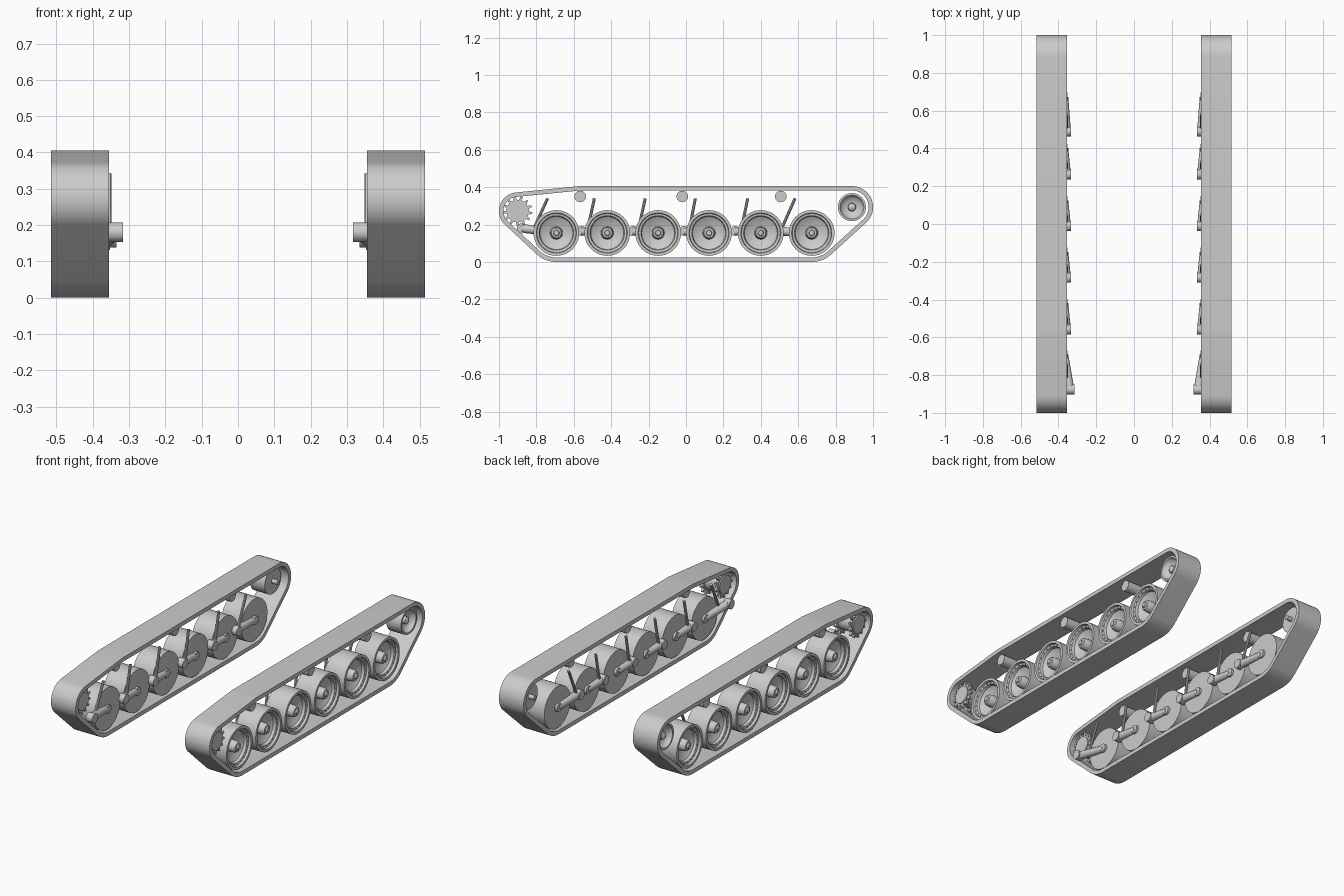
import bpy, bmesh
from math import sin, cos, pi
from mathutils import Vector
from mathutils.geometry import convex_hull_2d

cube = bpy.data.objects.get("Cube")
if cube:
    bpy.data.objects.remove(cube)

grey = bpy.data.materials.new("plain_grey")
grey.use_nodes = True
grey.diffuse_color = (0.6, 0.6, 0.6, 1)
grey.node_tree.nodes["Principled BSDF"].inputs["Base Color"].default_value = grey.diffuse_color


def finish(bm, name):
    """Turn a left-hand part into an object mirrored to the other side."""
    bmesh.ops.recalc_face_normals(bm, faces=bm.faces)
    mesh = bpy.data.meshes.new(name)
    bm.to_mesh(mesh)
    bm.free()
    mesh.materials.append(grey)
    obj = bpy.data.objects.new(name, mesh)
    bpy.context.collection.objects.link(obj)
    bpy.ops.object.select_all(action="DESELECT")
    obj.select_set(True)
    bpy.context.view_layer.objects.active = obj
    bpy.ops.object.shade_smooth_by_angle(angle=0.6)
    obj.modifiers.new("other_side", "MIRROR").use_mirror_merge = False
    return obj


def lathe(bm, profile, y, z, n=40):
    """Spin a (radius, x) profile about a crosswise axle."""
    rings = []
    for r, x in profile:
        count = n if r > 0 else 1
        rings.append([bm.verts.new((x, y + r * cos(2 * pi * i / n), z + r * sin(2 * pi * i / n)))
                      for i in range(count)])
    for a, b in zip(rings, rings[1:]):
        for i in range(n):
            j = (i + 1) % n
            if len(a) == 1:
                bm.faces.new((a[0], b[i], b[j]))
            elif len(b) == 1:
                bm.faces.new((a[i], a[j], b[0]))
            else:
                bm.faces.new((a[i], a[j], b[j], b[i]))


def drum(bm, r, x0, x1, y, z, n=24):
    lathe(bm, [(0, x0), (r, x0), (r, x1), (0, x1)], y, z, n)


def rod(bm, start, end, r0, r1, n=16):
    start, end = Vector(start), Vector(end)
    axis = end - start
    matrix = axis.to_track_quat("Z", "Y").to_matrix().to_4x4()
    matrix.translation = (start + end) / 2
    bmesh.ops.create_cone(bm, cap_ends=True, segments=n, radius1=r0, radius2=r1,
                          depth=axis.length, matrix=matrix)


def loft(bm, loops):
    """Join vertex loops in a closed chain."""
    n = len(loops[0])
    for a, b in zip(loops, loops[1:] + loops[:1]):
        for i in range(n):
            j = (i + 1) % n
            bm.faces.new((a[i], a[j], b[j], b[i]))


INNER, OUTER = 0.355, 0.515
WHEEL_Z = 0.155
wheels = [-0.693, -0.421, -0.149, 0.123, 0.40, 0.672]
pivots = [(-0.876, 0.18), (-0.558, 0.165), (-0.283, 0.165),
          (-0.01, 0.165), (0.263, 0.165), (0.49, 0.165)]
sprocket = (-0.90, 0.272)
idler = (0.887, 0.293)
rollers = [-0.565, -0.02, 0.507]

# Track band: a belt stretched around the wheels
belt = [(*sprocket, 0.10), (*idler, 0.113), (wheels[0], WHEEL_Z, 0.155),
        (wheels[-1], WHEEL_Z, 0.155), (rollers[0], 0.35, 0.056)]
samples = [(c, 2 * pi * i / 64) for c in belt for i in range(64)]


def on_circle(sample, inset):
    (y, z, r), a = sample
    return (y + (r - inset) * cos(a), z + (r - inset) * sin(a))


hull = convex_hull_2d([on_circle(s, 0) for s in samples])
bm = bmesh.new()
loft(bm, [[bm.verts.new((x, *on_circle(samples[i], inset))) for i in hull]
          for x, inset in ((INNER, 0), (OUTER, 0), (OUTER, 0.024), (INNER, 0.024))])
finish(bm, "track_band")

# Road wheels: flat inside, dished outside with a domed hub
wheel_profile = [(0, 0.365), (0.122, 0.365), (0.122, 0.495), (0.107, 0.495),
                 (0.104, 0.482), (0.092, 0.478), (0.088, 0.462), (0.065, 0.448),
                 (0.034, 0.44), (0.032, 0.472), (0.026, 0.484), (0.016, 0.486),
                 (0.013, 0.494), (0, 0.496)]
for k, y in enumerate(wheels):
    bm = bmesh.new()
    lathe(bm, wheel_profile, y, WHEEL_Z, 48)
    # rim bolts
    for i in range(20):
        a = 2 * pi * i / 20
        drum(bm, 0.0035, 0.474, 0.484, y + 0.098 * cos(a), WHEEL_Z + 0.098 * sin(a), 6)
    finish(bm, f"road_wheel_{k + 1}")

# Swing arms with pivots, and the dampers standing on them
damper_tops = [-0.74, -0.49, -0.218, 0.05, 0.33, 0.583]
damper_feet = [-0.82, -0.528, -0.256, 0.016, 0.294, 0.505]
for k, (y, (py, pz)) in enumerate(zip(wheels, pivots)):
    px = 0.34 if k == 0 else 0.358
    bm = bmesh.new()
    drum(bm, 0.027, px - 0.024, px + 0.016, py, pz)
    rod(bm, (px, py, pz), (0.368, y, WHEEL_Z), 0.024, 0.02)
    drum(bm, 0.024, 0.352, 0.37, y, WHEEL_Z)
    finish(bm, f"swing_arm_{k + 1}")
    bm = bmesh.new()
    rod(bm, (0.356, damper_feet[k], 0.165), (0.356, damper_tops[k], 0.34), 0.008, 0.008, 10)
    finish(bm, f"damper_{k + 1}")

# Return rollers
for k, y in enumerate(rollers):
    bm = bmesh.new()
    drum(bm, 0.031, 0.39, 0.49, y, 0.35)
    finish(bm, f"return_roller_{k + 1}")

# Rear idler with its axle
bm = bmesh.new()
lathe(bm, [(0, 0.395), (0.075, 0.395), (0.075, 0.49), (0.064, 0.49), (0.06, 0.476),
           (0.046, 0.462), (0.022, 0.456), (0.02, 0.476), (0.01, 0.484), (0, 0.485)], *idler)
drum(bm, 0.013, 0.36, 0.4, *idler)
finish(bm, "idler_wheel")

# Front drive sprocket: a hub between two toothed rings
TEETH = 13
bm = bmesh.new()
drum(bm, 0.052, 0.375, 0.495, *sprocket, 32)
outline = []
for i in range(TEETH):
    for r, shift in ((0.06, 0.0), (0.06, 0.4), (0.079, 0.58), (0.079, 0.82)):
        a = 2 * pi * (i + shift) / TEETH
        outline.append((sprocket[0] + r * cos(a), sprocket[1] + r * sin(a)))
hub = [(sprocket[0] + 0.05 * cos(2 * pi * i / len(outline)),
        sprocket[1] + 0.05 * sin(2 * pi * i / len(outline))) for i in range(len(outline))]
for x in (0.382, 0.474):
    loft(bm, [[bm.verts.new((px, *p)) for p in ring]
              for px, ring in ((x, outline), (x + 0.014, outline), (x + 0.014, hub), (x, hub))])
finish(bm, "drive_sprocket")
